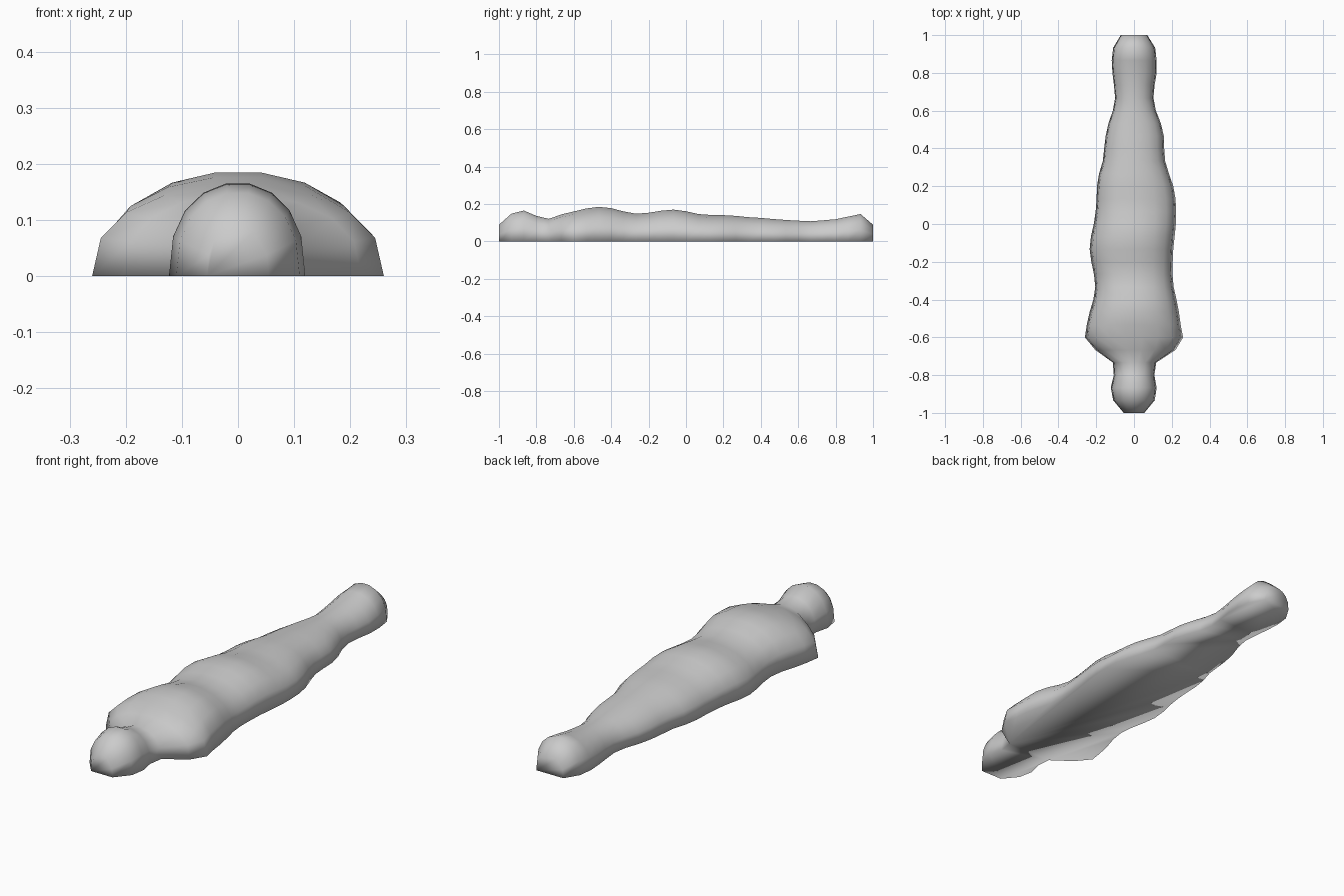
import bpy, bmesh, math

if "Cube" in bpy.data.objects:
    bpy.data.objects.remove(bpy.data.objects["Cube"])

# Cross-sections every 1/15 unit along y: (left half-width, right half-width, height)
SECTIONS = [
    # head
    (.055, .055, .09), (.11, .11, .15), (.123, .12, .167), (.107, .108, .138), (.112, .118, .122),
    # shoulders and chest
    (.205, .22, .146), (.26, .26, .162), (.25, .247, .178), (.235, .238, .187), (.215, .225, .18),
    (.205, .21, .162), (.212, .204, .15),
    # hips and hands
    (.226, .205, .155), (.235, .208, .166), (.228, .215, .172), (.213, .222, .163), (.203, .223, .148),
    (.198, .22, .143), (.196, .208, .142),
    # legs
    (.185, .185, .138), (.165, .165, .131), (.158, .16, .127), (.15, .158, .121), (.135, .142, .116),
    (.112, .116, .112), (.1, .103, .109), (.106, .109, .114),
    # feet
    (.114, .12, .12), (.118, .12, .134), (.11, .112, .148), (.07, .07, .09),
]
SIDES = 9  # segments over the half-round section


def ring(bm, y, left, right, height):
    verts = []
    for i in range(SIDES + 1):
        a = math.pi * i / SIDES
        c = math.cos(a)
        s = max(math.sin(a), 0.0)
        if i in (0, SIDES):
            s = 0.0
        verts.append(bm.verts.new((c * (right if c > 0 else left), y, height * s ** 0.8)))
    return verts


bm = bmesh.new()
rings = [ring(bm, -1 + 2 * i / (len(SECTIONS) - 1), *sec) for i, sec in enumerate(SECTIONS)]

# draped upper surface
for a, b in zip(rings, rings[1:]):
    for i in range(SIDES):
        bm.faces.new((a[i], b[i], b[i + 1], a[i + 1]))

# head end, foot end and flat underside
bm.faces.new(rings[0])
bm.faces.new(rings[-1][::-1])
bm.faces.new([r[0] for r in rings] + [r[-1] for r in reversed(rings)])
bmesh.ops.recalc_face_normals(bm, faces=bm.faces[:])
for f in bm.faces:
    f.smooth = True

mesh = bpy.data.meshes.new("covered_body")
bm.to_mesh(mesh)
bm.free()
body = bpy.data.objects.new("covered_body", mesh)
bpy.context.collection.objects.link(body)

mat = bpy.data.materials.new("light grey cloth")
mat.diffuse_color = (0.6, 0.6, 0.6, 1)
mat.use_nodes = True
mat.node_tree.nodes["Principled BSDF"].inputs["Base Color"].default_value = mat.diffuse_color
mesh.materials.append(mat)
